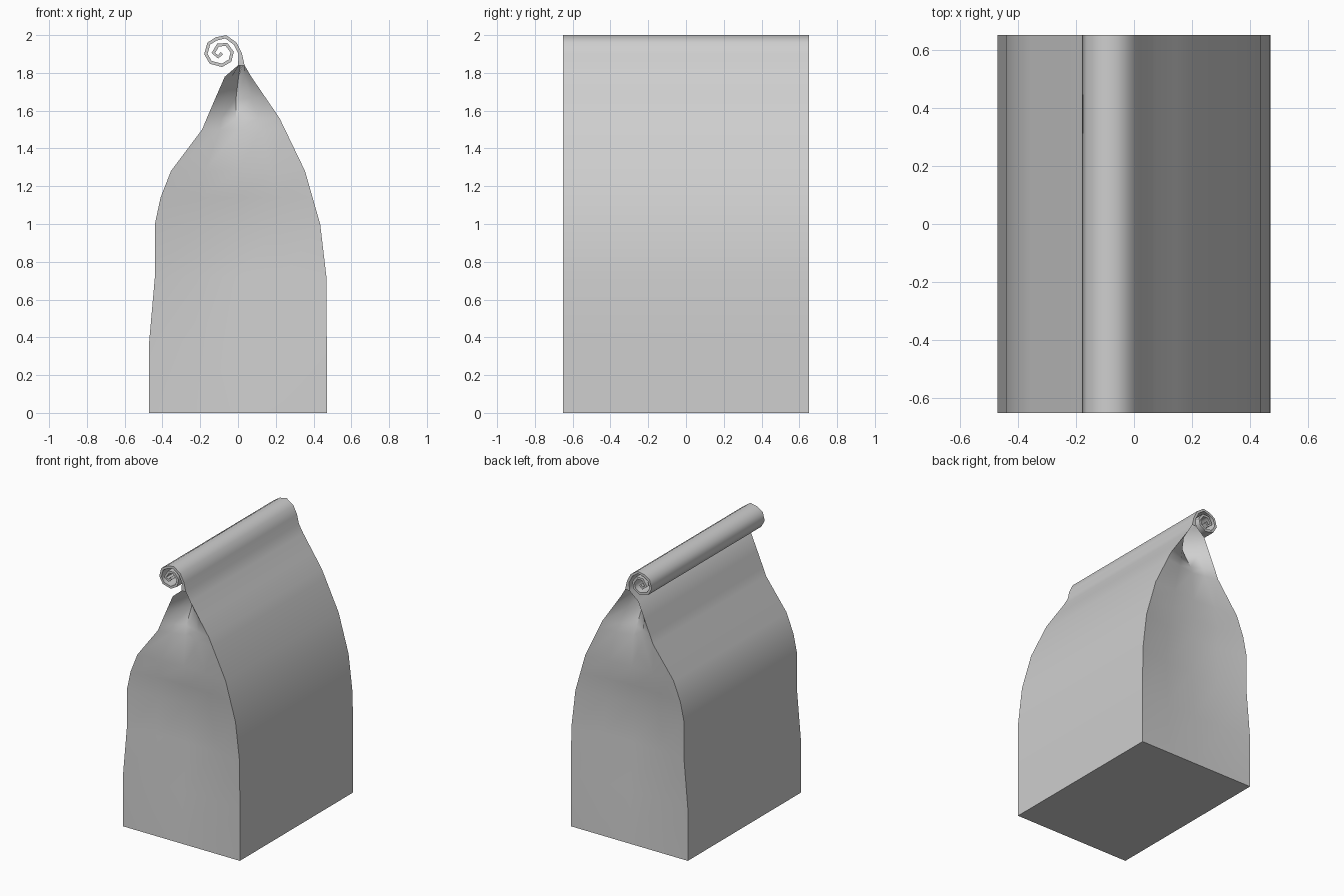
import bpy, bmesh
from mathutils import Vector

cube = bpy.data.objects.get("Cube")
if cube:
    bpy.data.objects.remove(cube, do_unlink=True)

HALF = 0.65  # half length of the bag

paper = bpy.data.materials.new("grey_paper")
paper.use_nodes = True
GREY = (0.62, 0.62, 0.62, 1)
paper.diffuse_color = GREY
for node in paper.node_tree.nodes:
    if node.type == 'BSDF_PRINCIPLED':
        node.inputs["Base Color"].default_value = GREY
        node.inputs["Roughness"].default_value = 0.8

# Bag body: height, left wall x, crease x, right wall x, soft dent, sharp tuck
ROWS = [
    (0, -.47, 0, .47, 0, 0), (.38, -.47, 0, .47, .02, 0),
    (.72, -.44, .01, .468, .045, 0), (1.0, -.44, 0, .435, .055, 0),
    (1.14, -.41, 0, .395, .035, 0), (1.28, -.355, 0, .355, .015, .01),
    (1.5, -.19, 0, .249, 0, .045), (1.56, -.165, -.01, .22, 0, .07),
    (1.67, -.118, -.01, .145, 0, .13), (1.78, -.07, .003, .07, 0, .17),
    (1.84, 0, .012, .035, 0, .18),
]
DENT = [0, .75, 1, .75, 0]
TUCK = [0, .5, 1, .5, 0]

bm = bmesh.new()


def bridge(low, high):
    n = len(low)
    for i in range(n):
        j = (i + 1) % n
        bm.faces.new((low[i], low[j], high[j], high[i]))


rings = []
for z, left, crease, right, dent, tuck in ROWS:
    xs = [left, (left + crease) / 2, crease, (crease + right) / 2, right]
    front = [(x, HALF - dent * d - tuck * t) for x, d, t in zip(xs, DENT, TUCK)]
    outline = [(x, -y) for x, y in front] + front[::-1]
    rings.append([bm.verts.new((x, y, z)) for x, y in outline])
for low, high in zip(rings, rings[1:]):
    bridge(low, high)
bm.faces.new(rings[0])

# Rolled top: a thick spiral strip that continues the two side walls
PATH = [Vector(p) for p in (
    (.018, 1.84), (.012, 1.9), (-.015, 1.955), (-.065, 1.991), (-.115, 1.98),
    (-.155, 1.955), (-.17, 1.9), (-.145, 1.856), (-.085, 1.84), (-.042, 1.865),
    (-.031, 1.91), (-.06, 1.95), (-.105, 1.948), (-.131, 1.905), (-.105, 1.885),
    (-.085, 1.905))]
top = rings[-1]
section = [top[4], top[5], top[9], top[0]]
for i in range(1, len(PATH)):
    p = PATH[i]
    t = (PATH[min(i + 1, len(PATH) - 1)] - PATH[i - 1]).normalized()
    offset = Vector((t.y, -t.x)) * .009
    a, b = p + offset, p - offset
    following = [bm.verts.new((q.x, y, q.y))
                 for q, y in ((a, -HALF), (a, HALF), (b, HALF), (b, -HALF))]
    bridge(section, following)
    section = following
bm.faces.new(section)

bmesh.ops.recalc_face_normals(bm, faces=bm.faces)
mesh = bpy.data.meshes.new("paper_bag")
bm.to_mesh(mesh)
bm.free()
mesh.materials.append(paper)
bag = bpy.data.objects.new("paper_bag", mesh)
bpy.context.collection.objects.link(bag)
bpy.ops.object.select_all(action='DESELECT')
bag.select_set(True)
bpy.context.view_layer.objects.active = bag
bpy.ops.object.shade_smooth_by_angle(angle=1.0)
